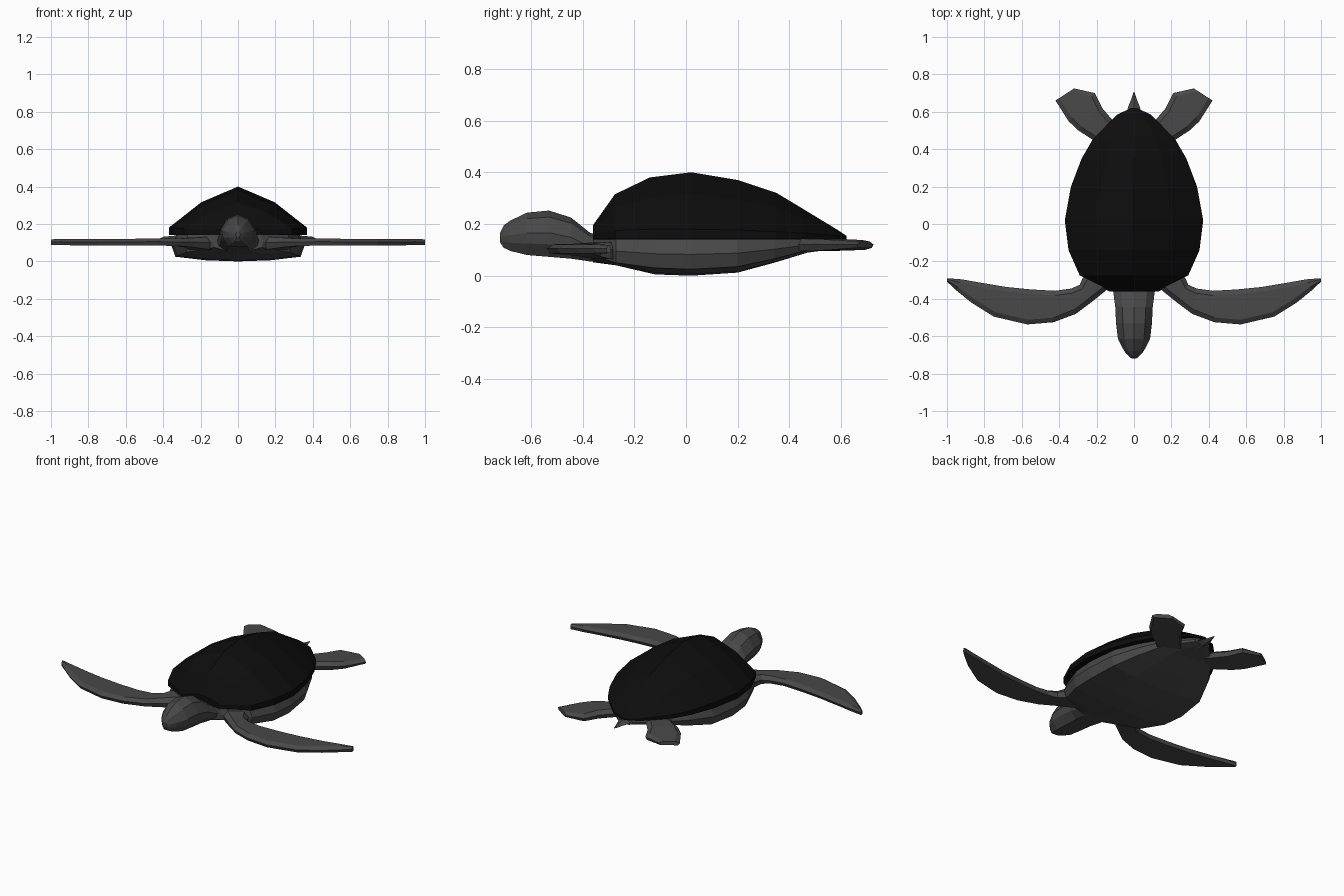
import bpy, bmesh
from mathutils import Vector

if "Cube" in bpy.data.objects:
    bpy.data.objects.remove(bpy.data.objects["Cube"])


def material(name, v):
    m = bpy.data.materials.new(name)
    m.diffuse_color = (v, v, v, 1)
    m.use_nodes = True
    m.node_tree.nodes["Principled BSDF"].inputs["Base Color"].default_value = m.diffuse_color
    return m


SHELL = material("shell_black", 0.004)
SKIN = material("skin_grey", 0.065)


def loft(name, rings, mat):
    """Join closed rings of equal length into a capped, flat-shaded skin."""
    bm = bmesh.new()
    rows = [[bm.verts.new(p) for p in r] for r in rings]
    n = len(rows[0])
    for a, b in zip(rows, rows[1:]):
        for i in range(n):
            j = (i + 1) % n
            bm.faces.new((a[i], a[j], b[j], b[i]))
    bm.faces.new(rows[0])
    bm.faces.new(rows[-1])
    bmesh.ops.remove_doubles(bm, verts=bm.verts, dist=0.0005)
    bmesh.ops.recalc_face_normals(bm, faces=bm.faces)
    me = bpy.data.meshes.new(name)
    bm.to_mesh(me)
    bm.free()
    ob = bpy.data.objects.new(name, me)
    me.materials.append(mat)
    bpy.context.collection.objects.link(ob)
    return ob


def symmetric(half, y):
    """Half section from top centre to bottom centre -> full ring at y."""
    other = [(-x, z) for x, z in reversed(half[1:-1])]
    return [(x, y, z) for x, z in half + other]


# Domed shell: y, half width, ridge height, edge height
shell = [(-.36, .12, .195, .165), (-.275, .29, .315, .175), (-.14, .35, .38, .18),
         (.02, .37, .40, .18), (.20, .337, .37, .177), (.35, .28, .32, .17),
         (.45, .222, .26, .165), (.585, .09, .178, .155), (.62, .015, .155, .15)]
rings = []
for y, w, top, e in shell:
    mid = e + (top - e) * .62
    rings.append(symmetric([(0, top), (.53 * w, mid), (w, e), (w, .142), (0, .142)], y))
loft("shell", rings, SHELL)

# Body and belly: y, half width, lower side height, keel height
body = [(-.36, .13, .075, .052), (-.27, .28, .05, .04), (-.12, .335, .03, .005),
        (.02, .345, .025, 0), (.20, .325, .035, .012), (.34, .262, .065, .05),
        (.47, .18, .098, .09), (.60, .05, .115, .108)]
rings = []
for y, w, low, keel in body:
    rings.append(symmetric([(0, .15), (.96 * w, .14), (1.03 * w, (low + .14) / 2),
                            (.97 * w, low), (.5 * w, keel * .6 + low * .4 - .004), (0, keel)], y))
loft("body", rings, SKIN)

# Head and neck: y, half width, top, bottom
head = [(-.30, .12, .15, .05), (-.37, .11, .165, .055), (-.445, .10, .225, .066),
        (-.53, .096, .252, .073), (-.615, .086, .244, .08), (-.68, .052, .213, .096),
        (-.705, .03, .195, .108), (-.72, .012, .165, .13)]
rings = []
for y, w, t, b in head:
    h = t - b
    rings.append(symmetric([(0, t), (.62 * w, t - .14 * h), (w, b + .52 * h),
                            (.92 * w, b + .27 * h), (.55 * w, b), (0, b)], y))
loft("head", rings, SKIN)

# Short tail
tail = [(.56, .05, .145, .10), (.63, .03, .137, .105), (.67, .014, .13, .11),
        (.706, .002, .122, .118)]
loft("tail", [symmetric([(0, t), (w, (t + b) / 2), (0, b)], y) for y, w, t, b in tail], SKIN)


def flipper(name, stations, inset):
    """Flat paddle from leading/trailing edge points, with a bevelled top rim; mirrored."""
    rings = []
    for ax, ay, bx, by, lo, hi in stations:
        a, b = Vector((ax, ay, 0)), Vector((bx, by, 0))
        d = (b - a).normalized() * min(inset, (b - a).length * .3)
        mid = lo + (hi - lo) * .55
        pts = [(a + d * .4, lo), (a, mid), (a + d, hi), (b - d, hi), (b, mid), (b - d * .4, lo)]
        rings.append([(p.x, p.y, z) for p, z in pts])
    ob = loft(name, rings, SKIN)
    ob.modifiers.new("Mirror", 'MIRROR').use_axis = (True, False, False)


flipper("front_flippers", [
    (.22, -.23, .10, -.30, .06, .135), (.275, -.29, .155, -.36, .065, .13),
    (.29, -.325, .23, -.42, .075, .126), (.335, -.345, .31, -.48, .082, .122),
    (.42, -.357, .43, -.525, .085, .122), (.55, -.35, .57, -.537, .085, .121),
    (.68, -.337, .75, -.495, .085, .12), (.83, -.312, .87, -.42, .086, .12),
    (.92, -.296, .95, -.355, .087, .12), (1.0, -.29, 1.0, -.308, .088, .118)], .025)

flipper("rear_flippers", [
    (.04, .48, .14, .36, .095, .14), (.11, .55, .22, .45, .095, .142),
    (.17, .62, .30, .502, .097, .142), (.21, .70, .35, .55, .10, .138),
    (.32, .725, .42, .66, .108, .132)], .025)
